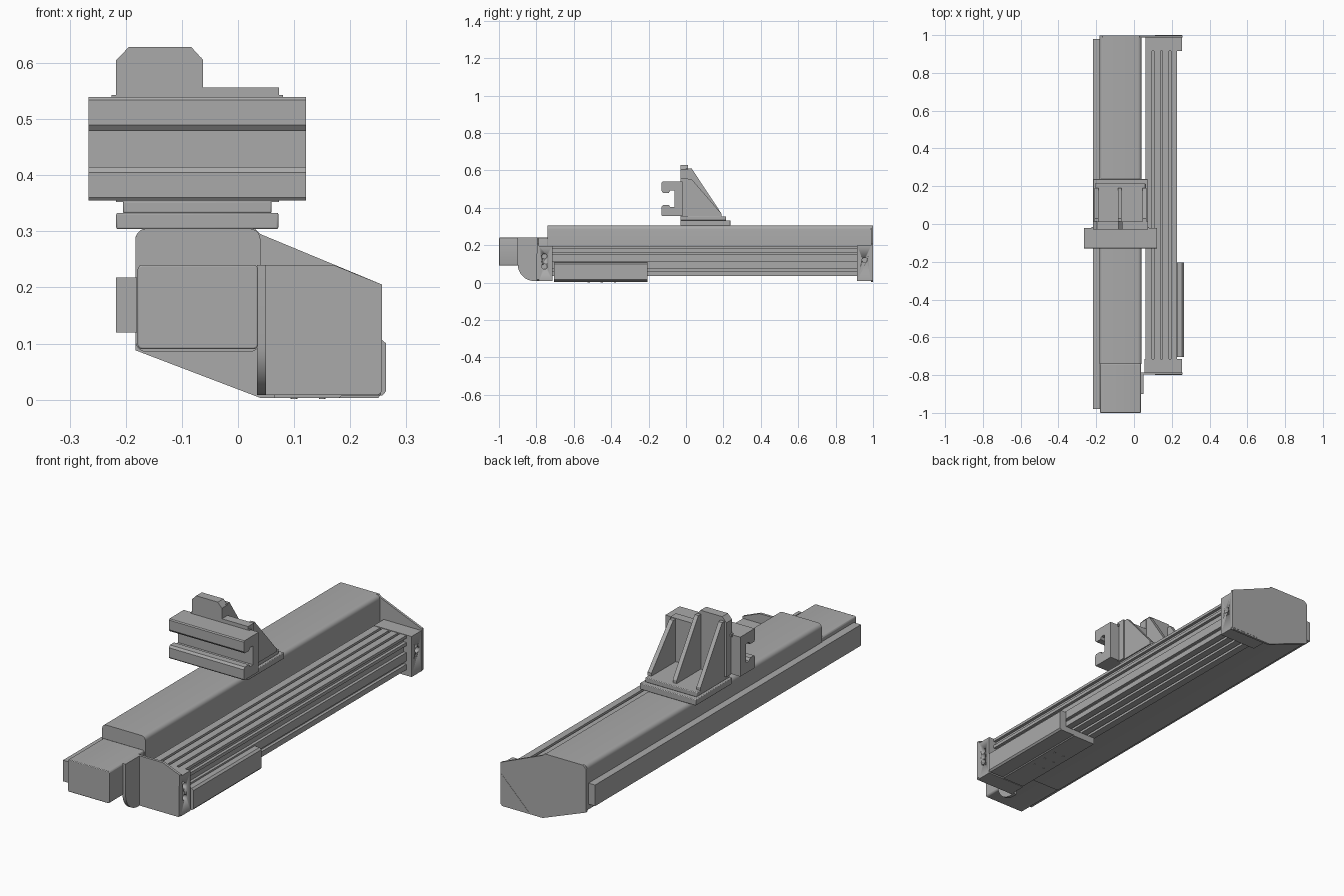
import bpy, math
from mathutils import Vector

cube = bpy.data.objects.get("Cube")
if cube:
    bpy.data.objects.remove(cube, do_unlink=True)

grey = bpy.data.materials.new("machine_grey")
grey.use_nodes = True
colour = (0.4, 0.4, 0.4, 1)
grey.diffuse_color = colour
grey.node_tree.nodes["Principled BSDF"].inputs["Base Color"].default_value = colour


def prism(name, pts, axis, a, b, bevel=0):
    """Extrude a profile: axis X takes (y, z), Y takes (x, z), Z takes (x, y)."""
    place = {"X": lambda p, t: (t, p[0], p[1]),
             "Y": lambda p, t: (p[0], t, p[1]),
             "Z": lambda p, t: (p[0], p[1], t)}[axis]
    n = len(pts)
    verts = [place(p, t) for t in (a, b) for p in pts]
    faces = [list(range(n))[::-1], list(range(n, 2 * n))]
    faces += [(i, (i + 1) % n, n + (i + 1) % n, n + i) for i in range(n)]
    area = sum(p[0] * q[1] - q[0] * p[1] for p, q in zip(pts, pts[1:] + pts[:1]))
    if (area < 0) != (axis == "Y"):
        faces = [list(f)[::-1] for f in faces]
    mesh = bpy.data.meshes.new(name)
    mesh.from_pydata(verts, [], faces)
    mesh.shade_smooth()
    mesh.set_sharp_from_angle(angle=math.radians(30))
    mesh.materials.append(grey)
    obj = bpy.data.objects.new(name, mesh)
    bpy.context.scene.collection.objects.link(obj)
    if bevel:
        mod = obj.modifiers.new("bevel", "BEVEL")
        mod.width, mod.segments = bevel, 2
    return obj


def rect(x0, x1, y0, y1, r=0, steps=5):
    """Rectangle profile, with rounded corners when r is given."""
    if not r:
        return [(x0, y0), (x1, y0), (x1, y1), (x0, y1)]
    pts = []
    corners = [(x1 - r, y1 - r), (x0 + r, y1 - r), (x0 + r, y0 + r), (x1 - r, y0 + r)]
    for k, (cx, cy) in enumerate(corners):
        for s in range(steps + 1):
            t = (k + s / steps) * math.pi / 2
            pts.append((cx + r * math.cos(t), cy + r * math.sin(t)))
    return pts


def box(name, x, y, z, bevel=0):
    return prism(name, rect(*x, *y), "Z", *z, bevel)


def drill(obj, spots, radius, x0, x1):
    """Sink round holes along x at the given (y, z) spots."""
    for y, z in spots:
        r = rect(y - radius, y + radius, z - radius, z + radius, radius)
        pts = [p for i, p in enumerate(r) if i % 6]
        cutter = prism("hole_cutter", pts, "X", x0, x1)
        cutter.hide_render = True
        cutter.hide_viewport = True
        mod = obj.modifiers.new("hole", "BOOLEAN")
        mod.operation, mod.object = "DIFFERENCE", cutter


# Main beam, drive housing and side strip
prism("main_beam", rect(-0.183, 0.04, 0.085, 0.305, 0.02), "Y", -0.74, 0.99)
housing = rect(-0.179, 0.036, 0.09, 0.24, 0.008, 3)
prism("drive_housing", housing, "Y", -1.0, -0.74, 0.003)
box("side_strip", (-0.217, -0.18), (-0.98, 0.98), (0.12, 0.218))

# Thin fin with a rounded lower front corner
fin = [(-0.785, 0.008), (-0.785, 0.24), (-0.9, 0.24)]
for s in range(9):
    t = math.pi + s / 8 * math.pi / 2
    fin.append((-0.81 + 0.09 * math.cos(t), 0.098 + 0.09 * math.sin(t)))
prism("housing_fin", fin, "X", 0.034, 0.05)

# Rear end cap
cap = [(-0.183, 0.29), (-0.168, 0.305), (0.03, 0.305), (0.04, 0.295), (0.257, 0.205),
       (0.257, 0.012), (0.25, 0.003), (0.04, 0.003), (-0.183, 0.088)]
prism("rear_end_cap", cap, "Y", 0.988, 0.999)

# Front end cap and the two rail end blocks
front = [(0.04, 0.008), (0.25, 0.008), (0.257, 0.015), (0.257, 0.205),
         (0.17, 0.24), (0.04, 0.24)]
prism("front_end_cap", front, "Y", -0.797, -0.785)
front_block = box("front_rail_block", (0.055, 0.255), (-0.786, -0.715), (0.008, 0.195))
drill(front_block, [(-0.757, 0.085), (-0.757, 0.14)], 0.014, 0.225, 0.27)
rear_block = box("rear_rail_block", (0.06, 0.255), (0.915, 0.989), (0.008, 0.197))
drill(rear_block, [(0.955, 0.12)], 0.014, 0.225, 0.27)
corner = [(0.11, 0.01), (0.255, 0.01), (0.255, 0.155)]
for name, y0, y1 in (("front_corner_plate", -0.799, -0.796),
                     ("rear_corner_plate", 0.998, 1.0)):
    prism(name, corner, "Y", y0, y1)

# Slotted rail: notch the top, the outer side and the underside
left, right, low, high, depth = 0.06, 0.228, 0.035, 0.195, 0.014
rail = [(left, low)]
for c in (0.1, 0.145, 0.19):
    rail += [(c - 0.006, low), (c - 0.006, low + depth), (c + 0.006, low + depth), (c + 0.006, low)]
rail.append((right, low))
for z0, z1 in ((0.06, 0.075), (0.115, 0.147), (0.162, 0.182)):
    rail += [(right, z0), (right - depth, z0), (right - depth, z1), (right, z1)]
rail.append((right, high))
for c in (0.19, 0.145, 0.1):
    rail += [(c + 0.006, high), (c + 0.006, high - depth), (c - 0.006, high - depth), (c - 0.006, high)]
rail.append((left, high))
prism("slotted_rail", rail, "Y", -0.718, 0.918)

# Wrap-around bracket under the rail
bracket = [(0.065, 0.003), (0.18, 0.003), (0.185, 0.007), (0.257, 0.007), (0.264, 0.015),
           (0.264, 0.1), (0.255, 0.108), (0.229, 0.108), (0.229, 0.034), (0.065, 0.034)]
prism("rail_bracket", bracket, "Y", -0.705, -0.205)
for y in (-0.52, -0.45, -0.38):
    for x in (0.1, 0.15):
        prism("bracket_screw", rect(x - 0.006, x + 0.006, y - 0.006, y + 0.006, 0.005, 2),
              "Z", 0.001, 0.004)

# Carriage base
box("carriage_base", (-0.217, 0.072), (-0.03, 0.238), (0.304, 0.333), 0.003)
box("carriage_step", (-0.205, 0.06), (-0.03, 0.215), (0.332, 0.354), 0.003)

# Upright plate with a raised chamfered tab
upright = [(-0.217, 0.352), (0.073, 0.352), (0.073, 0.556), (-0.062, 0.556), (-0.062, 0.605),
           (-0.083, 0.628), (-0.195, 0.628), (-0.217, 0.605)]
prism("upright_plate", upright, "Y", -0.03, 0.012)
box("plate_ledge", (-0.225, 0.08), (-0.03, -0.015), (0.53, 0.543))

# Triangular ribs behind the upright
for name, x, top in (("right_rib", -0.208, 0.61), ("middle_rib", -0.085, 0.61),
                     ("left_rib", 0.045, 0.553)):
    rib = [(0.0, 0.352), (0.19, 0.352), (0.19, 0.368), (0.03, top), (0.0, top)]
    prism(name, rib, "X", x, x + 0.02)

# C-shaped clamp rail, mirrored about its middle height
mid = 0.447
half = [(-0.02, 0.355), (-0.126, 0.355), (-0.13, 0.36), (-0.13, 0.405), (-0.122, 0.415),
        (-0.092, 0.415), (-0.085, 0.403), (-0.062, 0.403)]
clamp = half + [(y, 2 * mid - z) for y, z in reversed(half)]
prism("clamp_rail", clamp, "X", -0.266, 0.121)
